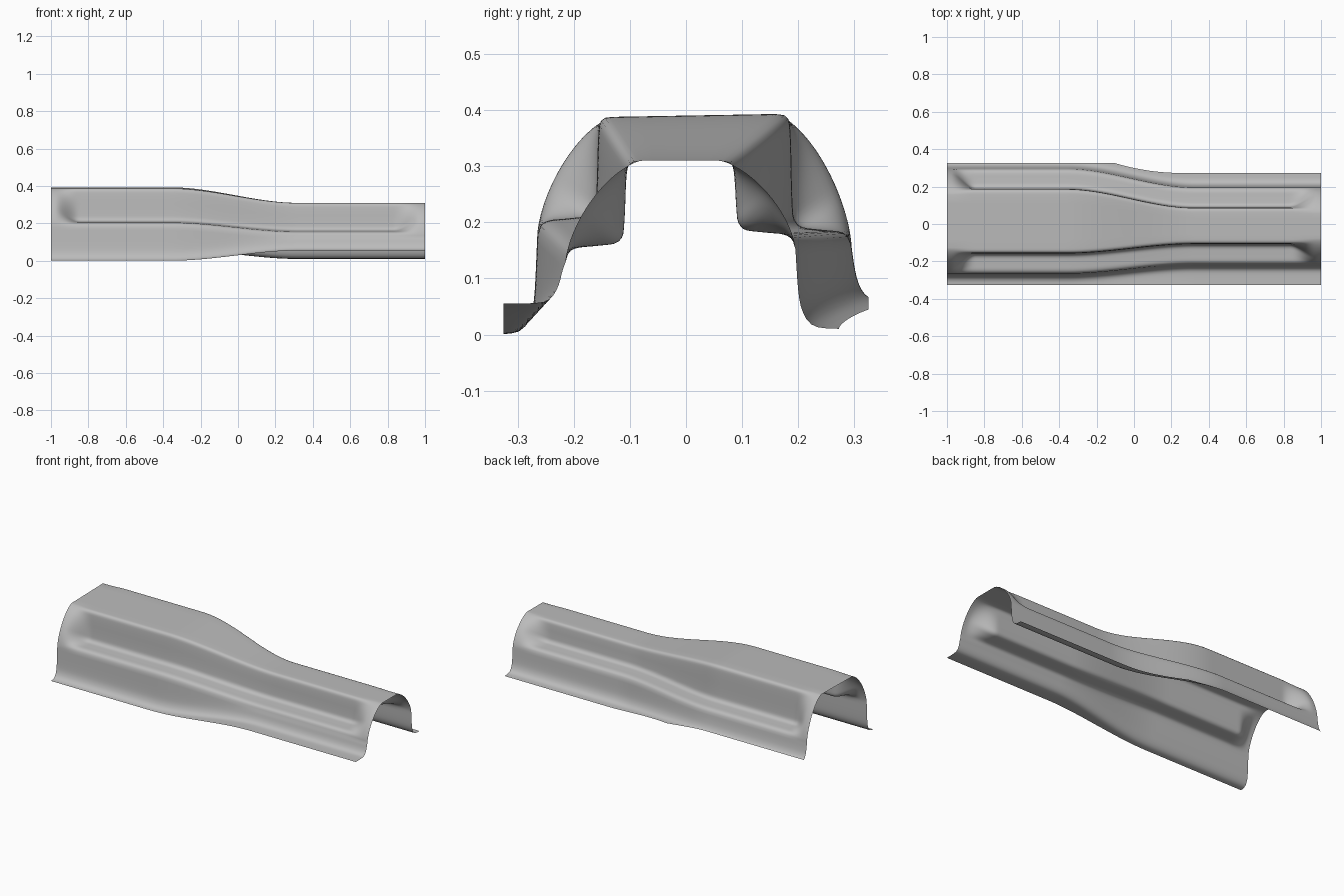
import bpy
import bmesh
from math import sin, cos, pi
from mathutils import Vector

cube = bpy.data.objects.get("Cube")
if cube:
    bpy.data.objects.remove(cube, do_unlink=True)

STATIONS = 160       # sections along the length
UPPER, FOOT = 36, 16  # samples on shoulder and flange
DEPTH = 0.108        # depth of the pressed side channel
CROWN = 0.03         # crown rounding beyond the channel

# Wall offset, ledge height, crown height, flange height at the wide and narrow ends
LEFT = ((0.295, 0.187, 0.393, 0.06), (0.195, 0.182, 0.31, 0.01))
RIGHT = ((0.265, 0.207, 0.388, 0.0), (0.215, 0.158, 0.31, 0.055))


def smooth(a, b, x):
    t = min(1, max(0, (x - a) / (b - a)))
    return t * t * (3 - 2 * t)


def round_corners(points, times=2):
    for _ in range(times):
        cut = [points[0]]
        for a, b in zip(points, points[1:]):
            cut += [a.lerp(b, 0.25), a.lerp(b, 0.75)]
        points = cut + [points[-1]]
    return points


def resample(points, count):
    """Spread points evenly along a polyline."""
    lengths = [0]
    for a, b in zip(points, points[1:]):
        lengths.append(lengths[-1] + (b - a).length)
    out, k = [], 0
    for i in range(count):
        d = lengths[-1] * i / (count - 1)
        while k < len(points) - 2 and lengths[k + 1] < d:
            k += 1
        span = max(lengths[k + 1] - lengths[k], 1e-9)
        out.append(points[k].lerp(points[k + 1], min(1, (d - lengths[k]) / span)))
    return out


def trim(points, edge):
    """Cut the flange off at its outer edge."""
    out = [points[0]]
    for a, b in zip(points, points[1:]):
        if b.x >= edge:
            out.append(a.lerp(b, (edge - a.x) / (b.x - a.x)))
            break
        out.append(b)
    return out


def half_section(x, ends, edge):
    t = smooth(-0.36, 0.32, x)
    wall, ledge, top, foot = (a + (b - a) * t for a, b in zip(*ends))
    inner = wall - DEPTH
    start = inner - CROWN
    low = ledge - 0.03
    # plain rounded shoulder
    plain = []
    for i in range(25):
        a = pi / 2 * i / 24
        plain.append(Vector((start + (wall - start) * max(0, sin(a)) ** 1.3,
                             low + (top - low) * max(0, cos(a)) ** 1.3)))
    # shoulder with the pressed channel
    channel = [Vector(p) for p in (
        (start, top), (inner - 0.004, top - 0.002), (inner, top - 0.035),
        (inner + 0.002, ledge + 0.05), (inner + 0.006, ledge + 0.005),
        (inner + 0.05, ledge), (wall - 0.008, ledge - 0.004), (wall, low))]
    press = smooth(-0.98, -0.85, x) * (1 - smooth(0.83, 0.98, x))
    upper = [a.lerp(b, press) for a, b in zip(
        resample(plain, UPPER), resample(round_corners(channel), UPPER))]
    # wall and flared flange
    flare = [Vector(p) for p in (
        (wall, low), (wall + 0.005, foot + 0.06), (wall + 0.012, foot + 0.03),
        (wall + 0.026, foot + 0.007), (wall + 0.05, foot), (wall + 0.15, foot))]
    flange = resample(trim(round_corners(flare), edge), FOOT)
    return upper + flange[1:]


# Sheet shell, lofted through the sections
bm = bmesh.new()
rows = []
for i in range(STATIONS + 1):
    x = -1 + 2 * i / STATIONS
    s = min(1, max(0, (x + 0.1) / 0.35))
    left = half_section(x, LEFT, 0.325 - 0.052 * (1 - (1 - s) ** 2))
    right = half_section(x, RIGHT, 0.325)
    right = [Vector((-p.x, p.y)) for p in reversed(right)]
    crown = [right[-1].lerp(left[0], k / 6) for k in range(1, 6)]
    rows.append([bm.verts.new((x, p.x, p.y)) for p in right + crown + left])
for r, n in zip(rows, rows[1:]):
    for j in range(len(r) - 1):
        bm.faces.new((r[j], n[j], n[j + 1], r[j + 1])).smooth = True

mesh = bpy.data.meshes.new("channel_shell")
bm.to_mesh(mesh)
bm.free()
shell = bpy.data.objects.new("channel_shell", mesh)
bpy.context.collection.objects.link(shell)

# Plain grey sheet material
grey = bpy.data.materials.new("sheet_grey")
grey.use_nodes = True
colour = (0.5, 0.5, 0.5, 1)
grey.diffuse_color = colour
grey.node_tree.nodes["Principled BSDF"].inputs["Base Color"].default_value = colour
mesh.materials.append(grey)
